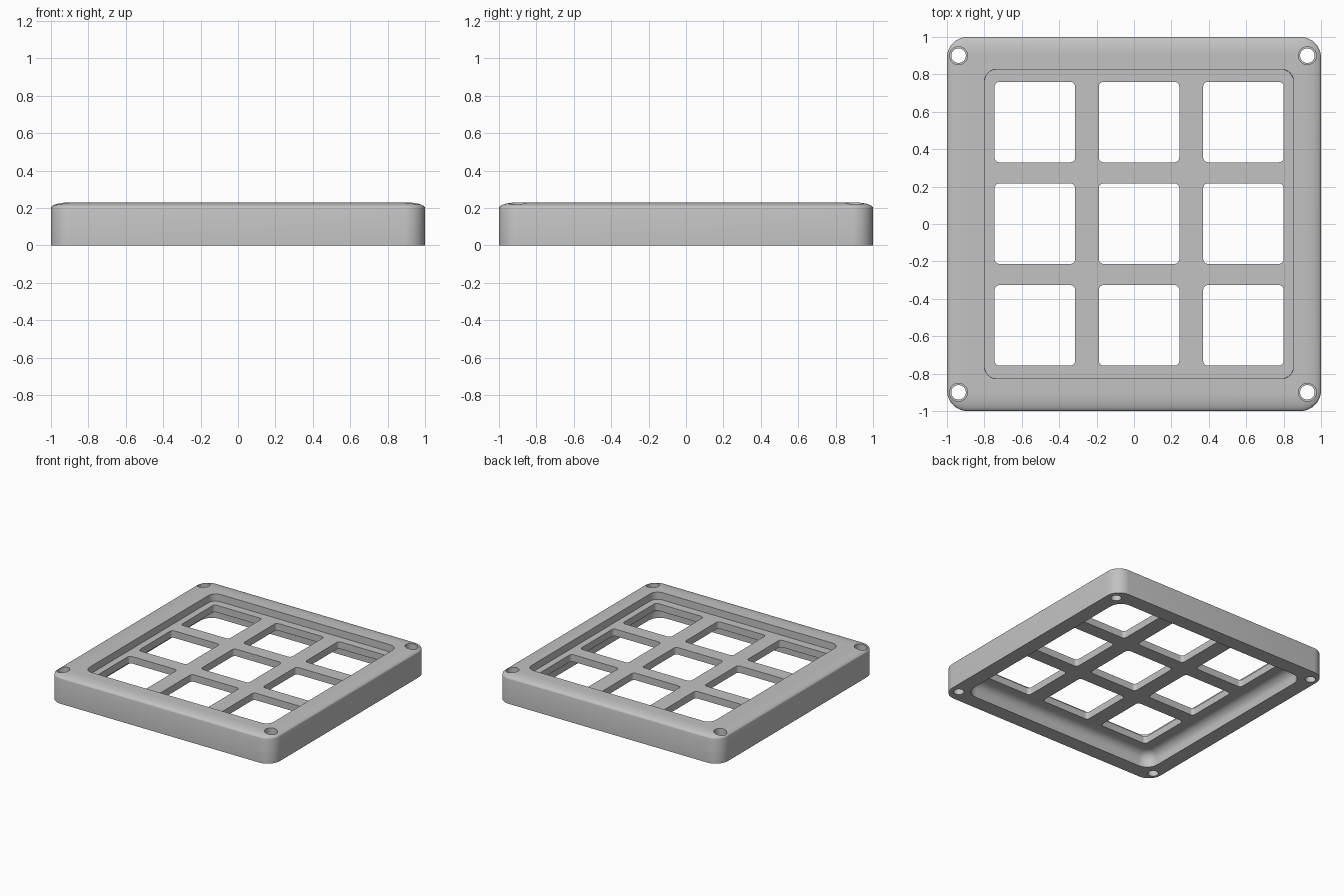
import bpy, bmesh
from math import cos, sin, pi, radians

cube = bpy.data.objects.get("Cube")
if cube:
    bpy.data.objects.remove(cube, do_unlink=True)

grey = bpy.data.materials.new("plain_grey")
grey.use_nodes = True
colour = (0.54, 0.54, 0.54, 1)
grey.diffuse_color = colour
grey.node_tree.nodes["Principled BSDF"].inputs["Base Color"].default_value = colour


def rounded_square(cx, cy, half, radius, z, steps=8):
    """Points around a square with rounded corners."""
    points = []
    for corner in range(4):
        sx, sy = ((1, 1), (-1, 1), (-1, -1), (1, -1))[corner]
        for i in range(steps + 1):
            a = (corner + i / steps) * pi / 2
            points.append((cx + sx * (half - radius) + radius * cos(a),
                           cy + sy * (half - radius) + radius * sin(a), z))
    return points


def circle(cx, cy, radius, z, sides=32):
    return [(cx + radius * cos(2 * pi * i / sides),
             cy + radius * sin(2 * pi * i / sides), z) for i in range(sides)]


def loft(bm, loops):
    """Closed solid through matching loops, listed from bottom to top."""
    rings = [[bm.verts.new(p) for p in loop] for loop in loops]
    bm.faces.new(rings[0][::-1])
    bm.faces.new(rings[-1])
    for low, high in zip(rings, rings[1:]):
        for i in range(len(low)):
            j = (i + 1) % len(low)
            bm.faces.new((low[i], low[j], high[j], high[i]))


def make_object(name, solids):
    bm = bmesh.new()
    for loops in solids:
        loft(bm, loops)
    mesh = bpy.data.meshes.new(name)
    bm.to_mesh(mesh)
    bm.free()
    mesh.materials.append(grey)
    obj = bpy.data.objects.new(name, mesh)
    bpy.context.collection.objects.link(obj)
    return obj


# Outer case with a softly rounded top edge
TOP, SHOULDER, CROWN = 0.23, 0.2, 0.1
case_loops = [rounded_square(0, 0, 1, 0.11, 0)]
for i in range(9):
    a = i / 8 * pi / 2
    inset = CROWN * (1 - cos(a))
    case_loops.append(rounded_square(0, 0, 1 - inset, 0.11 - inset,
                                     SHOULDER + (TOP - SHOULDER) * sin(a)))
case = make_object("keypad_case", [case_loops])

# Shallow recess in the top
PLATE_TOP, PLATE_BOTTOM = 0.172, 0.115
recess = make_object("recess_cutter", [[
    rounded_square(0.027, 0, 0.826, 0.065, PLATE_TOP),
    rounded_square(0.027, 0, 0.83, 0.07, 0.4)]])

# Hollow underside with a filleted ceiling
FILLET = 0.07
cavity_loops = [rounded_square(0, 0, 0.88, 0.1, -0.1)]
for i in range(9):
    a = i / 8 * pi / 2
    inset = FILLET * (1 - cos(a))
    cavity_loops.append(rounded_square(0, 0, 0.88 - inset, 0.1 - inset,
                                       PLATE_BOTTOM - FILLET * (1 - sin(a))))
cavity = make_object("cavity_cutter", [cavity_loops])

# Three by three grid of key openings
windows = make_object("window_cutter", [
    [rounded_square(x, y, 0.215, 0.025, z) for z in (-0.2, 0.5)]
    for x in (-0.53, 0.027, 0.585) for y in (-0.542, 0.002, 0.545)])

# Corner screw holes with a wider mouth at the top
screws = make_object("screw_hole_cutter", [
    [circle(x, y, 0.039, -0.2), circle(x, y, 0.039, 0.17),
     circle(x, y, 0.048, 0.17), circle(x, y, 0.048, 0.5)]
    for x in (-0.938, 0.927) for y in (-0.9, 0.9)])

bpy.ops.object.select_all(action='DESELECT')
bpy.context.view_layer.objects.active = case
case.select_set(True)
for cutter in (recess, cavity, windows, screws):
    cutter.hide_render = True
    cut = case.modifiers.new(cutter.name, 'BOOLEAN')
    cut.operation = 'DIFFERENCE'
    cut.solver = 'EXACT'
    cut.object = cutter
    bpy.ops.object.modifier_apply(modifier=cut.name)
    bpy.data.objects.remove(cutter, do_unlink=True)

bpy.ops.object.shade_smooth_by_angle(angle=radians(30))
